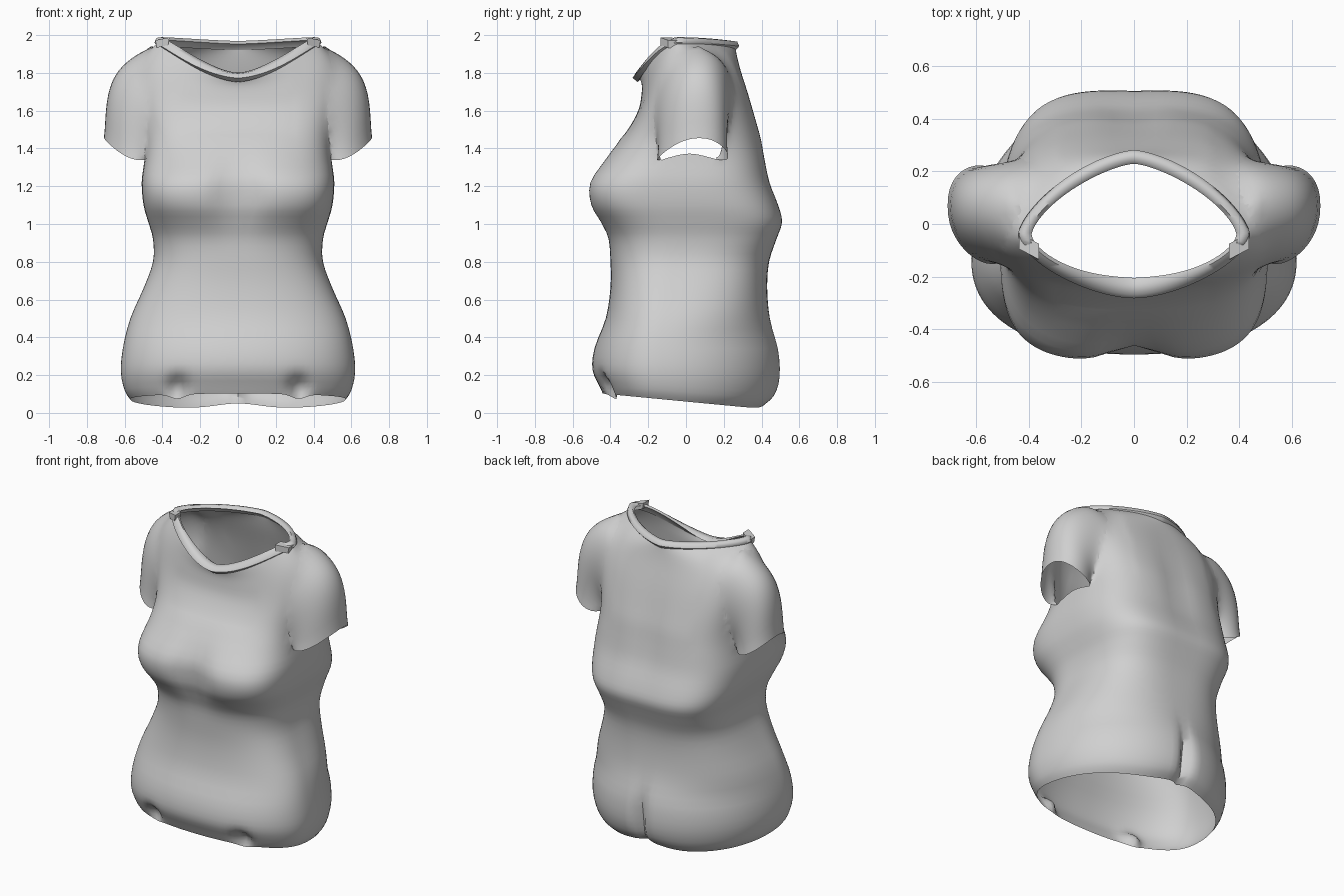
import bpy, bmesh, math
from mathutils import Vector

if "Cube" in bpy.data.objects:
    bpy.data.objects.remove(bpy.data.objects["Cube"])

SIDES = 112


def make_material(name, rgb):
    mat = bpy.data.materials.new(name)
    mat.use_nodes = True
    mat.diffuse_color = (*rgb, 1)
    mat.node_tree.nodes["Principled BSDF"].inputs["Base Color"].default_value = (*rgb, 1)
    return mat


cloth = make_material("light grey cloth", (0.63, 0.63, 0.63))


def spline(rows, steps):
    """Catmull-Rom resampling of a short list of tuples."""
    pts = [Vector(r) for r in rows]
    out = []
    for i in range(len(pts) - 1):
        a, b = pts[max(i - 1, 0)], pts[i]
        c, d = pts[i + 1], pts[min(i + 2, len(pts) - 1)]
        for k in range(steps):
            t = k / steps
            out.append(0.5 * (2 * b + (c - a) * t + (2 * a - 5 * b + 4 * c - d) * t ** 2
                              + (3 * b - a - 3 * c + d) * t ** 3))
    return out + [pts[-1]]


def bump(value, centre, width):
    return math.exp(-((value - centre) / width) ** 2)


def signed_power(value, power):
    return math.copysign(abs(value) ** power, value)


def add_loft(bm, rings, capped=True, closed_section=False):
    """Skin a list of rings; end caps are fans marked with material index 1."""
    loops = [[bm.verts.new(p) for p in ring] for ring in rings]
    pairs = list(zip(loops, loops[1:]))
    if closed_section:
        pairs.append((loops[-1], loops[0]))
    for low, high in pairs:
        for k in range(len(low)):
            n = (k + 1) % len(low)
            bm.faces.new((low[k], low[n], high[n], high[k]))
    if capped:
        for loop in (loops[0], loops[-1]):
            hub = bm.verts.new(sum((v.co for v in loop), Vector()) / len(loop))
            for k in range(len(loop)):
                bm.faces.new((loop[k - 1], loop[k], hub)).material_index = 1


def finish(bm, name, angle=60):
    bmesh.ops.recalc_face_normals(bm, faces=bm.faces)
    mesh = bpy.data.meshes.new(name)
    bm.to_mesh(mesh)
    bm.free()
    obj = bpy.data.objects.new(name, mesh)
    bpy.context.collection.objects.link(obj)
    mesh.materials.append(cloth)
    bpy.ops.object.select_all(action="DESELECT")
    obj.select_set(True)
    bpy.context.view_layer.objects.active = obj
    bpy.ops.object.shade_smooth_by_angle(angle=math.radians(angle))
    return obj


# Torso profile: height at the side, half width, front depth, back depth
PROFILE = [
    (0.06, 0.57, -0.44, 0.42), (0.11, 0.60, -0.46, 0.47), (0.21, 0.62, -0.495, 0.50),
    (0.34, 0.61, -0.485, 0.49), (0.50, 0.57, -0.425, 0.445), (0.66, 0.50, -0.40, 0.43),
    (0.80, 0.45, -0.40, 0.44), (0.92, 0.45, -0.415, 0.48), (1.01, 0.475, -0.46, 0.51),
    (1.10, 0.50, -0.51, 0.49), (1.22, 0.51, -0.515, 0.445), (1.34, 0.495, -0.435, 0.42),
    (1.45, 0.485, -0.35, 0.40), (1.56, 0.50, -0.295, 0.37), (1.70, 0.52, -0.25, 0.33),
    (1.83, 0.51, -0.235, 0.29), (1.91, 0.475, -0.235, 0.27), (1.965, 0.42, -0.25, 0.26)]


def torso_ring(z, width, front, back):
    ring = []
    top = max(0, (z - 1.45) / 0.52)
    hip = min(1, max(0, (0.9 - z) / 0.5))      # hips sit forward and round off behind
    middle = -0.04 - 0.09 * hip
    front_power = 2 / (2.7 - 0.4 * hip + 0.9 * bump(z, 1.16, 0.14) - 1.1 * top ** 4)
    back_power = 2 / (3.2 - 1.1 * hip + 0.3 * bump(z, 1.0, 0.12) - 1.8 * top ** 4)
    for k in range(SIDES):
        a = math.tau * k / SIDES
        c, s = math.cos(a), math.sin(a)
        power, depth = (back_power, back) if s > 0 else (front_power, front)
        x = width * signed_power(c, power)
        reach = abs(s) ** power
        y = middle + (depth - middle) * reach
        # neckline dips to a soft point at the front, hem hangs lower at the back
        dip = 0.19 * top if s < 0 else 0.02 * top
        height = z - dip * reach ** 1.9 - 0.12 * y * max(0, 1 - z / 0.3)
        if s < 0:   # soft valley in the chest and two gathered spots by the hem
            y += 0.06 * reach * bump(x, 0, 0.12) * bump(z, 1.16, 0.16)
            y += 0.06 * bump(abs(x), 0.32, 0.05) * bump(z, 0.11, 0.06)
            height -= 0.025 * bump(abs(x), 0.32, 0.05) * bump(z, 0.06, 0.04)
        else:       # cleft in the seat, raised hem centre and a shallow spine line
            y -= 0.06 * bump(x, 0, 0.035) * bump(z, 0.2, 0.17)
            y -= 0.015 * bump(x, 0, 0.09) * bump(z, 1.4, 0.3)
            height += 0.03 * bump(x, 0, 0.17) * bump(z, 0.06, 0.08)
        ring.append(Vector((x, y, height)))
    return ring


rings = [torso_ring(*row) for row in spline(PROFILE, 3)]
neck = rings[-1]
bm = bmesh.new()
add_loft(bm, rings)
torso = finish(bm, "torso")

# Sleeves: outer x, outer z, inner x, inner z, half depth
SLEEVE = [(0.35, 1.83, 0.25, 1.54, 0.16), (0.46, 1.94, 0.28, 1.48, 0.205),
          (0.575, 1.885, 0.34, 1.45, 0.205), (0.66, 1.80, 0.39, 1.42, 0.195),
          (0.705, 1.66, 0.43, 1.39, 0.185), (0.71, 1.455, 0.455, 1.37, 0.185)]
bm = bmesh.new()
for side in (1, -1):
    tube = spline(SLEEVE, 4)
    rings = []
    for i, (ox, oz, ix, iz, depth) in enumerate(tube):
        sag = 0.06 * (i / (len(tube) - 1)) ** 2
        ring = []
        for k in range(40):
            a = math.tau * k / 40
            t = (0.5 + 0.5 * math.cos(a)) ** 1.25     # fuller towards the body
            w = signed_power(math.sin(a), 0.9)
            ring.append(Vector((side * (ix + (ox - ix) * t), 0.07 - 0.06 * (1 - t) + depth * w,
                                iz + (oz - iz) * t - sag * w * w)))
        rings.append(ring)
    add_loft(bm, rings)
sleeves = finish(bm, "sleeve_helper")
sleeves.hide_render = True

# Join sleeves to torso, then open the neck, hem and cuffs
for obj in (torso, sleeves):
    obj.data.materials.append(cloth)
union = torso.modifiers.new("join sleeves", "BOOLEAN")
union.operation, union.solver, union.object = "UNION", "EXACT", sleeves
union.material_mode = "INDEX"
graph = bpy.context.evaluated_depsgraph_get()
bm = bmesh.new()
bm.from_mesh(torso.evaluated_get(graph).to_mesh())
caps = [f for f in bm.faces if f.material_index == 1]
bmesh.ops.delete(bm, geom=caps, context="FACES")
bmesh.ops.remove_doubles(bm, verts=bm.verts, dist=0.006)

# Relax the shoulders so sleeve and chest flow into each other
seam = [v for v in bm.verts if abs(v.co.x) > 0.3 and 1.36 < v.co.z < 1.94 and not v.is_boundary]
for _ in range(12):
    bmesh.ops.smooth_vert(bm, verts=seam, factor=0.5, use_axis_x=True,
                          use_axis_y=True, use_axis_z=True)
for obj in (torso, sleeves):
    bpy.data.objects.remove(obj)
finish(bm, "shirt_body", 80)

# Collar band: a rolled strip following the neck edge, wider at the front
SECTION = [(0.004, -0.025), (0.022, -0.004), (0.012, 0.02), (-0.015, 0.024),
           (-0.03, 0.008), (-0.012, 0.0)]
bm = bmesh.new()
band = []
for p in neck:
    out = Vector((p.x, p.y + 0.04, 0)).normalized()
    wide = 1 + 0.5 * max(0, -out.y)
    band.append([p + out * o * wide + Vector((0, 0, u)) for o, u in SECTION])
add_loft(bm, band, capped=False, closed_section=True)
finish(bm, "collar_band")

# Small folded tabs where the collar meets the shoulders
for side, label in ((1, "left"), (-1, "right")):
    bm = bmesh.new()
    bmesh.ops.create_cube(bm, size=1)
    for v in bm.verts:
        taper = 0.075 if v.co.z > 0 else 0.06
        v.co = Vector((side * (0.4 + v.co.x * taper), -0.085 + v.co.y * 0.06 + v.co.x * 0.04,
                       1.96 + v.co.z * 0.04 + v.co.x * -0.015))
    finish(bm, label + "_collar_tab", 30)
